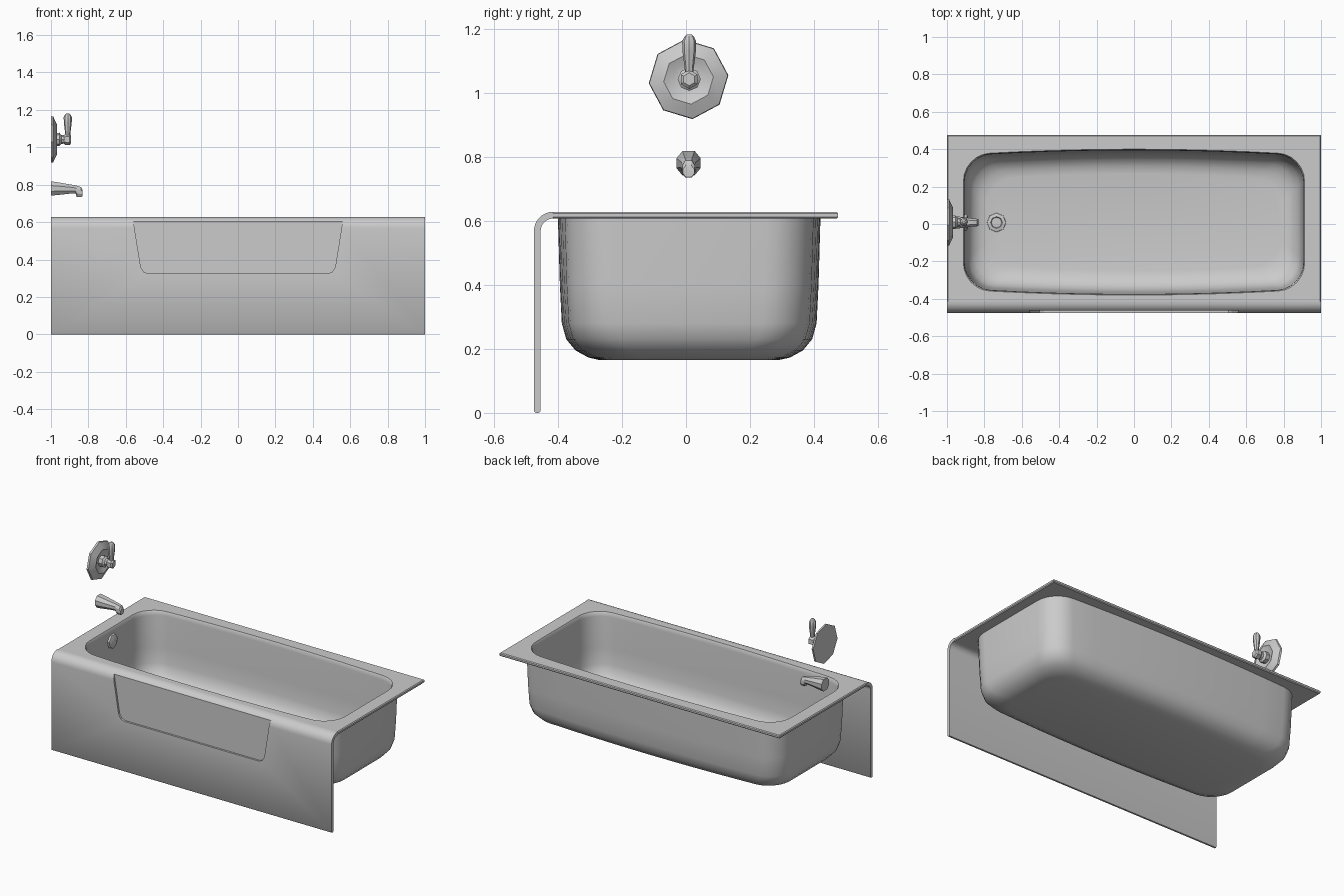
import bpy, bmesh, math
from mathutils import Vector, Matrix

if "Cube" in bpy.data.objects:
    bpy.data.objects.remove(bpy.data.objects["Cube"])

grey = bpy.data.materials.new("light_grey")
grey.use_nodes = True
COLOUR = (0.6, 0.6, 0.6, 1)
grey.diffuse_color = COLOUR
grey.node_tree.nodes["Principled BSDF"].inputs["Base Color"].default_value = COLOUR


def finish(name, bm, angle=40):
    """Turn a bmesh into a shaded object."""
    bmesh.ops.remove_doubles(bm, verts=bm.verts, dist=1e-5)
    bmesh.ops.recalc_face_normals(bm, faces=bm.faces)
    mesh = bpy.data.meshes.new(name)
    bm.to_mesh(mesh)
    bm.free()
    mesh.materials.append(grey)
    obj = bpy.data.objects.new(name, mesh)
    bpy.context.collection.objects.link(obj)
    bpy.ops.object.select_all(action='DESELECT')
    obj.select_set(True)
    bpy.context.view_layer.objects.active = obj
    if angle:
        bpy.ops.object.shade_smooth_by_angle(angle=math.radians(angle))
    return obj


def loft(name, rings, angle=40):
    """Skin a list of closed rings and cap both ends."""
    bm = bmesh.new()
    loops = [[bm.verts.new(p) for p in ring] for ring in rings]
    n = len(loops[0])
    for a, b in zip(loops, loops[1:]):
        for i in range(n):
            j = (i + 1) % n
            bm.faces.new((a[i], a[j], b[j], b[i]))
    bm.faces.new(loops[0])
    bm.faces.new(loops[-1])
    return finish(name, bm, angle)


def tub_ring(z, hx, hy, r, bulge=0.0, cy=0.01, arc=6, side=10):
    """Rounded rectangle with long sides that bow outwards."""
    pts = []
    for k, (sx, sy) in enumerate([(1, 1), (-1, 1), (-1, -1), (1, -1)]):
        for i in range(arc + 1):
            a = math.pi / 2 * (k + i / arc)
            pts.append((sx * (hx - r) + r * math.cos(a), sy * (hy - r) + r * math.sin(a)))
        if k % 2 == 0:
            for i in range(1, side):
                pts.append((sx * (hx - r) * (1 - 2 * i / side), sy * hy))
    return [(x, cy + y + math.copysign(bulge * (1 - (x / hx) ** 2), y), z) for x, y in pts]


def basin(z, inset):
    return tub_ring(z, 0.912 - inset, 0.36 - inset, 0.14, 0.03)


def deck(z, inset):
    front, back = -0.415, 0.475 - inset
    return tub_ring(z, 1 - inset, (back - front) / 2, 0, 0, (back + front) / 2)


# Basin and deck as one closed skin: outside, rim, inside
outside = [(0.165, 0.11), (0.173, 0.075), (0.195, 0.035), (0.23, 0.006),
           (0.28, -0.008), (0.4, -0.014), (0.607, -0.02)]
inside = [(0.628, 0), (0.621, 0.004), (0.60, 0.006), (0.4, 0.012), (0.3, 0.018),
          (0.25, 0.03), (0.215, 0.055), (0.193, 0.09), (0.185, 0.13)]
loft("tub_basin_and_deck",
     [basin(*p) for p in outside]
     + [deck(0.607, 0.005), deck(0.612, 0), deck(0.623, 0), deck(0.628, 0.005)]
     + [basin(*p) for p in inside])

# Front apron, rolled over into the deck
cy, cz = -0.415, 0.568
bend = [math.pi / 2 * i / 8 for i in range(9)]
outer = [(cy - 0.06 * math.cos(a), cz + 0.06 * math.sin(a)) for a in bend]
inner = [(cy - 0.039 * math.cos(a), cz + 0.039 * math.sin(a)) for a in reversed(bend)]
profile = [(-0.47, 0), (-0.475, 0.006)] + outer + inner + [(-0.454, 0.006), (-0.459, 0)]
apron = loft("front_apron", [[(x, y, z) for y, z in profile] for x in (-1, 1)])

# Shallow recessed panel in the apron
half = [(0.565, 0.64), (0.52, 0.36), (0.505, 0.335), (0.48, 0.325)]
panel = half + [(-x, z) for x, z in reversed(half)]
cutter = loft("panel_cutter", [[(x, y, z) for x, z in panel] for y in (-0.6, -0.463)], 0)
cut = apron.modifiers.new("recess", 'BOOLEAN')
cut.operation = 'DIFFERENCE'
cut.object = cutter
cut.solver = 'EXACT'
bpy.context.view_layer.objects.active = apron
bpy.ops.object.modifier_apply(modifier=cut.name)
bpy.data.objects.remove(cutter)


def polygon(centre, axis, r, sides=8, turn=0.0):
    """Regular polygon around an axis."""
    rot = Vector((0, 0, 1)).rotation_difference(Vector(axis)).to_matrix()
    pts = []
    for i in range(sides):
        a = 2 * math.pi * i / sides + turn
        pts.append(Vector(centre) + rot @ Vector((r * math.cos(a), r * math.sin(a), 0)))
    return pts


def turned(name, base, axis, steps, sides=8, turn=0.0, angle=30):
    """Faceted turned part from (distance, radius) steps."""
    return loft(name, [polygon(Vector(base) + Vector(axis) * d, axis, r, sides, turn)
                       for d, r in steps], angle)


X, Z = (1, 0, 0), (0, 0, 1)

# Wall valve: dished plate, stem, hub and lever
turned("valve_plate", (-1, 0.008, 1.042), X,
       [(0, 0.125), (0.012, 0.123), (0.03, 0.085), (0.033, 0.078), (0.02, 0.05), (0.018, 0.03)],
       turn=0.1)
turned("valve_stem", (-1, 0.01, 1.042), X,
       [(0.015, 0.034), (0.045, 0.036), (0.055, 0.024), (0.075, 0.022)])
turned("valve_hub", (-1, 0.01, 1.042), X,
       [(0.07, 0.024), (0.078, 0.03), (0.1, 0.03), (0.108, 0.02)], 6)
turned("valve_lever", (-0.91, 0.01, 1.045), Z,
       [(0, 0.013), (0.03, 0.014), (0.085, 0.021), (0.115, 0.022), (0.13, 0.015), (0.137, 0.007)])


def section(x, low, high, width):
    """Eight-sided spout section across x."""
    h, mid = (high - low) / 2, (high + low) / 2
    return [(x, 0.008 + width * c, mid + h * s) for c, s in
            [(1, 0.4), (0.5, 1), (-0.5, 1), (-1, 0.4), (-1, -0.4), (-0.5, -1), (0.5, -1), (1, -0.4)]]


# Wall spout with a turned-down tip
loft("spout", [section(-1, 0.742, 0.818, 0.038), section(-0.975, 0.744, 0.815, 0.036),
               section(-0.9, 0.752, 0.802, 0.027), section(-0.868, 0.752, 0.796, 0.022),
               section(-0.862, 0.735, 0.795, 0.021), section(-0.84, 0.735, 0.788, 0.02),
               section(-0.832, 0.737, 0.772, 0.018)], 30)

# Overflow cover on the end wall and drain in the floor
turned("overflow_cover", (-0.906, 0.008, 0.545), X, [(0, 0.048), (0.012, 0.045), (0.02, 0.025)], 7)
turned("drain", (-0.735, 0.008, 0.182), Z,
       [(0, 0.052), (0.008, 0.05), (0.012, 0.032), (0.005, 0.028), (0.005, 0.01)])
